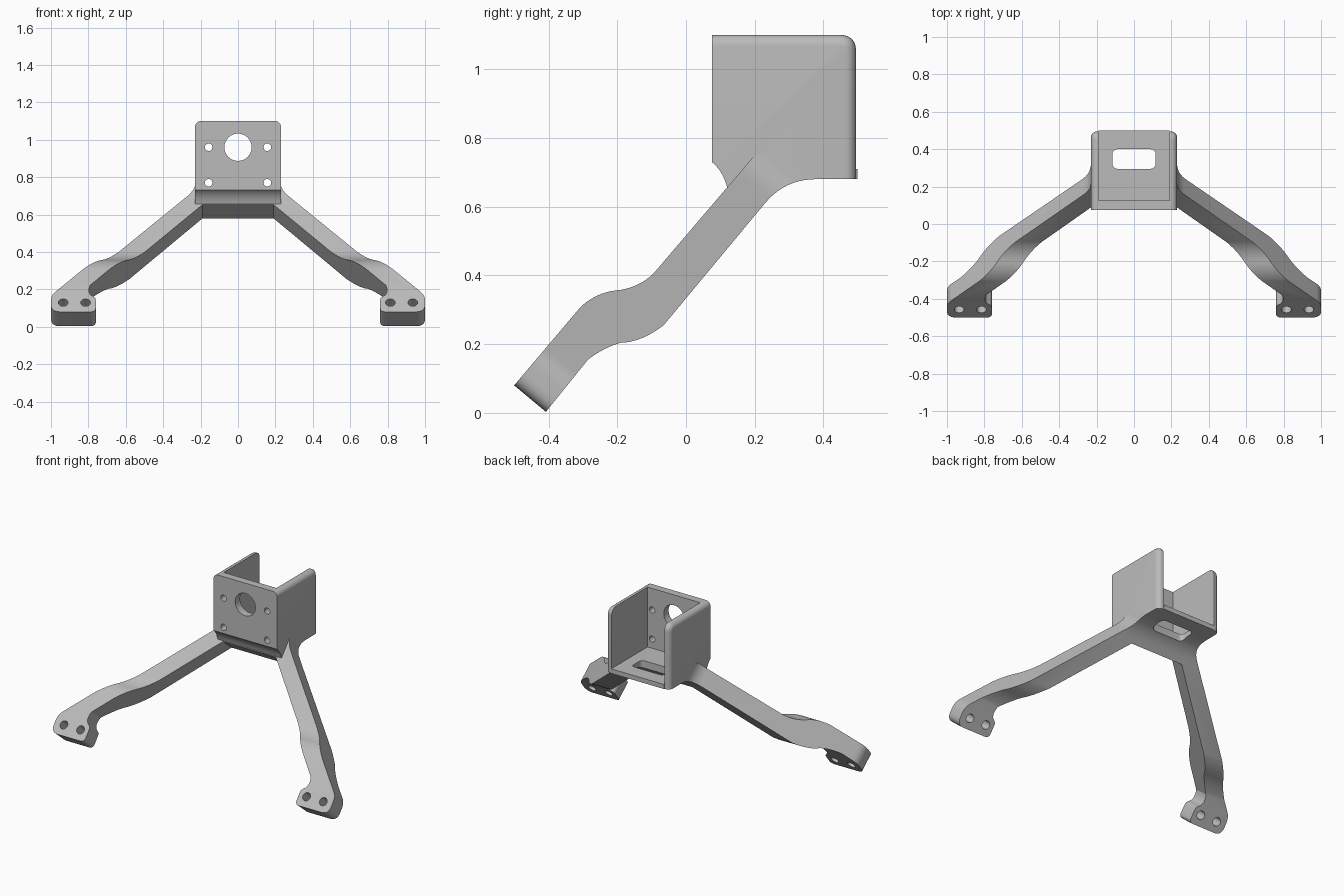
import bpy, bmesh, math
from mathutils import Vector

cube = bpy.data.objects.get("Cube")
if cube:
    bpy.data.objects.remove(cube, do_unlink=True)

grey = bpy.data.materials.new("plain grey")
grey.use_nodes = True
colour = (0.5, 0.5, 0.5, 1)
grey.diffuse_color = colour
grey.node_tree.nodes["Principled BSDF"].inputs["Base Color"].default_value = colour

TILT = math.radians(50.2)


def arc(a, c, b, n=8):
    """Curve from a to b pulled towards corner c."""
    a, b, c = Vector(a), Vector(b), Vector(c)
    return [tuple(a * (1 - t) ** 2 + c * 2 * t * (1 - t) + b * t * t)
            for t in (i / n for i in range(n + 1))]


def circle(x, y, r, n=32):
    return [(x + r * math.cos(math.tau * i / n), y + r * math.sin(math.tau * i / n))
            for i in range(n)]


def prism(name, points, place, low, high):
    """Solid between two copies of an outline; place maps (u, v, depth) to space."""
    bm = bmesh.new()
    lower = [bm.verts.new(place(u, v, low)) for u, v in points]
    upper = [bm.verts.new(place(u, v, high)) for u, v in points]
    bm.faces.new(lower)
    bm.faces.new(upper)
    for i in range(len(points)):
        j = (i + 1) % len(points)
        bm.faces.new((lower[i], lower[j], upper[j], upper[i]))
    bmesh.ops.recalc_face_normals(bm, faces=bm.faces)
    mesh = bpy.data.meshes.new(name)
    bm.to_mesh(mesh)
    bm.free()
    mesh.materials.append(grey)
    obj = bpy.data.objects.new(name, mesh)
    bpy.context.collection.objects.link(obj)
    return obj


def combine(obj, other, operation):
    mod = obj.modifiers.new("join", "BOOLEAN")
    mod.operation, mod.solver, mod.object = operation, "EXACT", other
    bpy.context.view_layer.objects.active = obj
    bpy.ops.object.modifier_apply(modifier=mod.name)
    bpy.data.objects.remove(other, do_unlink=True)


def side(y, z, x):
    return (x, y, z)


def front(x, z, y):
    return (x, y, z)


def plan(x, y, z):
    return (x, y, z)


def sloped(x, s, t):
    c, k = math.cos(TILT), math.sin(TILT)
    return (x, -0.5 + c * s + k * t, 0.08 + k * s - c * t)


# Legs: wavy side profile trimmed by the splayed outline
under_fillet = arc((0.23, 0.61), (0.288, 0.68), (0.38, 0.68), 10)
leg_profile = (
    [(-0.5, 0.08)]
    + arc((-0.305, 0.31), (-0.26, 0.35), (-0.205, 0.356))
    + arc((-0.205, 0.356), (-0.14, 0.362), (-0.095, 0.405))[1:]
    + [(0.2, 0.75), (0.4, 0.75), (0.4, 0.68)]
    + under_fillet[::-1]
    + arc((-0.065, 0.255), (-0.13, 0.205), (-0.19, 0.204))
    + arc((-0.19, 0.204), (-0.24, 0.19), (-0.285, 0.155))[1:]
    + [(-0.41, 0.0)])
bracket = prism("mounting_bracket", leg_profile, side, -1.1, 1.1)

half = (
    [(0.19, 0.835)]
    + arc((0.79, 0.187), (0.81, 0.13), (0.775, 0.108))
    + arc((0.775, 0.108), (0.76, 0.1), (0.76, 0.08), 4)[1:]
    + arc((0.76, 0.03), (0.76, 0), (0.79, 0))
    + arc((0.95, 0), (1, 0), (1, 0.05))
    + arc((1, 0.08), (1, 0.115), (0.975, 0.142))
    + arc((0.27, 0.896), (0.23, 0.939), (0.23, 0.985))
    + [(0.22, 0.985), (0.22, 1.2)])
outline = half + [(-x, s) for x, s in reversed(half)]
combine(bracket, prism("leg_outline", outline, sloped, -0.2, 0.6), "INTERSECT")

# Bolt holes through the feet
for sign in (-1, 1):
    for x in (0.815, 0.935):
        hole = prism("foot_hole", circle(sign * x, 0.065, 0.026, 24), sloped, -0.1, 0.2)
        combine(bracket, hole, "DIFFERENCE")

# Open box with rounded outer rims
TOP, BACK = 1.1, 0.495
rim = arc((BACK, TOP - 0.05), (BACK, TOP), (BACK - 0.05, TOP))
box_profile = (
    arc((0.075, 0.73), (0.107, 0.705), (0.12, 0.655))
    + [(0.206, 0.581)] + under_fillet + [(BACK, 0.68)] + rim + [(0.075, TOP)])
box = prism("motor_box", box_profile, side, -0.23, 0.23)
bm = bmesh.new()
bm.from_mesh(box.data)
rim_edges = []
for e in bm.edges:
    a, b = (v.co for v in e.verts)
    mid = (a + b) / 2
    if abs(a.x - b.x) < 1e-5 and mid.z > 0.85 and mid.y > 0.1:
        rim_edges.append(e)
bmesh.ops.bevel(bm, geom=rim_edges, offset=0.032, segments=6, profile=0.5, affect="EDGES")
bm.to_mesh(box.data)
bm.free()
combine(bracket, box, "UNION")

# Hollow the box, leaving front plate, side walls and floor
cavity = [(-0.19, 0.125), (0.19, 0.125), (0.19, 0.7), (-0.19, 0.7)]
combine(bracket, prism("cavity", cavity, plan, 0.71, 1.3), "DIFFERENCE")

# Floor lip
lip = [(-0.19, 0.46), (0.19, 0.46), (0.19, 0.499), (-0.19, 0.499)]
combine(bracket, prism("floor_lip", lip, plan, 0.68, 0.71), "UNION")

# Floor slot
w, y0, y1, r = 0.115, 0.295, 0.4, 0.03
slot = (arc((-w, y0 + r), (-w, y0), (-w + r, y0)) + arc((w - r, y0), (w, y0), (w, y0 + r))
        + arc((w, y1 - r), (w, y1), (w - r, y1)) + arc((-w + r, y1), (-w, y1), (-w, y1 - r)))
combine(bracket, prism("floor_slot", slot, plan, 0.5, 0.8), "DIFFERENCE")

# Shaft opening and screw holes in the front plate
openings = [(0, 0.96, 0.073)] + [(x, z, 0.02) for x in (-0.157, 0.157) for z in (0.77, 0.96)]
for x, z, r in openings:
    combine(bracket, prism("plate_hole", circle(x, z, r), front, 0.0, 0.2), "DIFFERENCE")

bpy.ops.object.select_all(action="DESELECT")
bracket.select_set(True)
bpy.context.view_layer.objects.active = bracket
bpy.ops.object.shade_smooth_by_angle(angle=math.radians(25))
